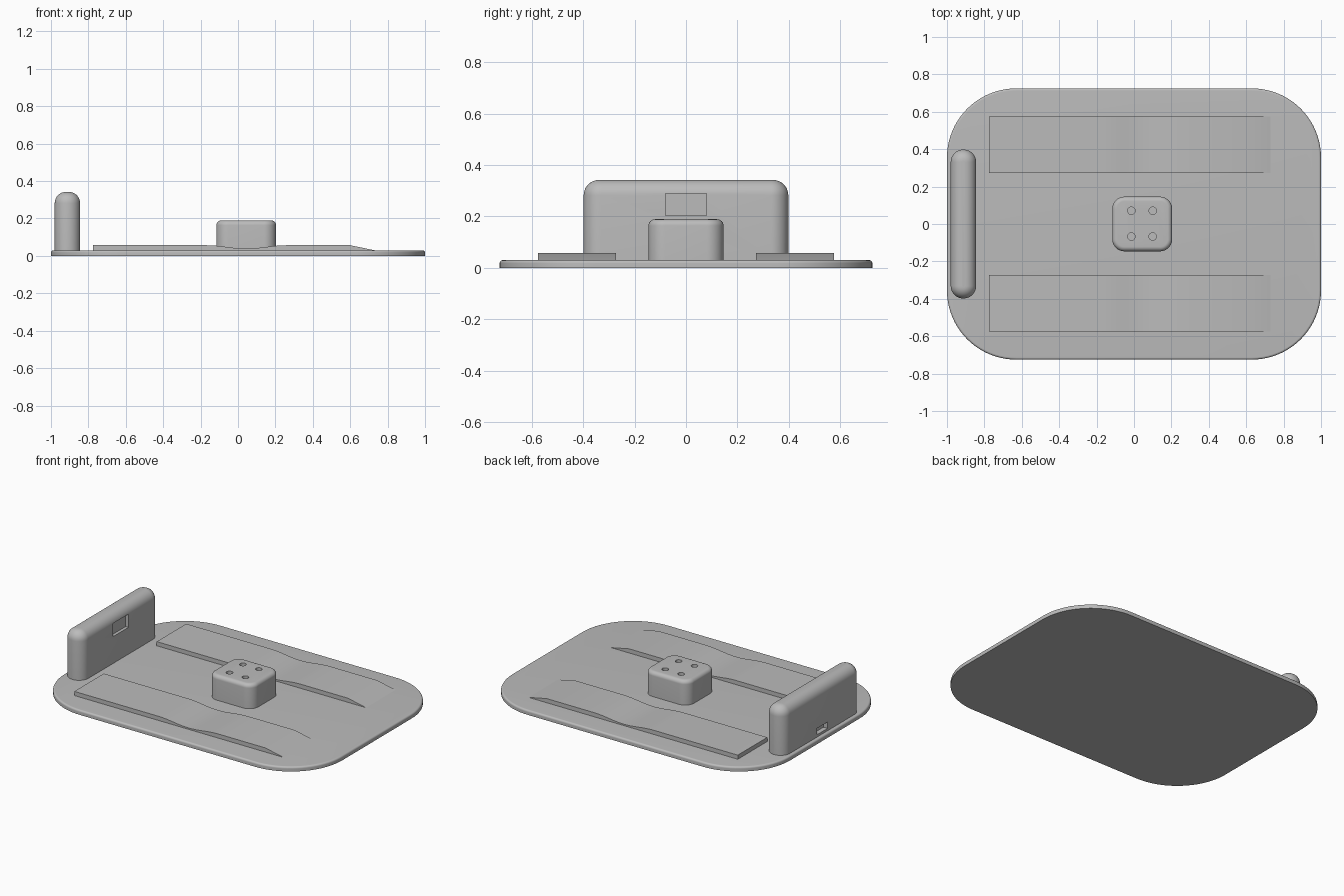
import bpy, bmesh
from math import sin, cos, pi

cube = bpy.data.objects.get("Cube")
if cube:
    bpy.data.objects.remove(cube, do_unlink=True)

grey = bpy.data.materials.new("plain_grey")
grey.use_nodes = True
colour = (0.5, 0.5, 0.5, 1)
grey.diffuse_color = colour
grey.node_tree.nodes["Principled BSDF"].inputs["Base Color"].default_value = colour


def finish(name, bm):
    bmesh.ops.recalc_face_normals(bm, faces=bm.faces)
    mesh = bpy.data.meshes.new(name)
    bm.to_mesh(mesh)
    bm.free()
    mesh.materials.append(grey)
    obj = bpy.data.objects.new(name, mesh)
    bpy.context.collection.objects.link(obj)
    return obj


def smooth(obj, angle=0.5):
    bpy.ops.object.select_all(action='DESELECT')
    obj.select_set(True)
    bpy.context.view_layer.objects.active = obj
    bpy.ops.object.shade_smooth_by_angle(angle=angle)


def rounded_block(name, centre, size, z0, z1, radius, top_round, steps=12):
    """Upright block with rounded corners and a rounded top rim."""
    hx, hy = size[0] / 2 - radius, size[1] / 2 - radius
    levels = [(0, z0)]
    for i in range(9):
        a = i / 8 * pi / 2
        levels.append((top_round * (1 - cos(a)), z1 - top_round * (1 - sin(a))))
    bm = bmesh.new()
    rings = []
    for inset, z in levels:
        ring = []
        for q, (sx, sy) in enumerate([(1, 1), (-1, 1), (-1, -1), (1, -1)]):
            for k in range(steps + 1):
                a = (q + k / steps) * pi / 2
                r = radius - inset
                ring.append(bm.verts.new((centre[0] + sx * hx + r * cos(a),
                                          centre[1] + sy * hy + r * sin(a), z)))
        rings.append(ring)
    n = len(rings[0])
    for low, high in zip(rings, rings[1:]):
        for i in range(n):
            j = (i + 1) % n
            bm.faces.new((low[i], low[j], high[j], high[i]))
    bm.faces.new(rings[0][::-1])
    bm.faces.new(rings[-1])
    return finish(name, bm)


def box_cutter(centre, size):
    bm = bmesh.new()
    bmesh.ops.create_cube(bm, size=1)
    bmesh.ops.scale(bm, vec=size, verts=bm.verts)
    bmesh.ops.translate(bm, vec=centre, verts=bm.verts)
    return finish("box_cutter", bm)


def round_cutter(centre, radius, depth):
    bm = bmesh.new()
    bmesh.ops.create_cone(bm, cap_ends=True, segments=24, radius1=radius,
                          radius2=radius, depth=depth)
    bmesh.ops.translate(bm, vec=centre, verts=bm.verts)
    return finish("round_cutter", bm)


def carve(obj, cutters):
    bpy.context.view_layer.objects.active = obj
    for cutter in cutters:
        cutter.hide_render = True
        mod = obj.modifiers.new("recess", 'BOOLEAN')
        mod.operation = 'DIFFERENCE'
        mod.solver = 'EXACT'
        mod.object = cutter
        bpy.ops.object.modifier_apply(modifier=mod.name)
        bpy.data.objects.remove(cutter, do_unlink=True)


BASE_TOP = 0.03

# Base plate
base = rounded_block("base_plate", (0, 0), (2, 1.45), 0, BASE_TOP, 0.37, 0.012, 20)
smooth(base)

# Upright housing with a window recess inside and a small port outside
upright = rounded_block("upright_housing", (-0.912, 0), (0.136, 0.796),
                        BASE_TOP - 0.005, 0.342, 0.067, 0.06)
carve(upright, [box_cutter((-0.844, 0, 0.247), (0.04, 0.16, 0.085)),
                box_cutter((-0.98, 0, 0.066), (0.06, 0.11, 0.042))])
smooth(upright)

# Centre block with four round sockets
block = rounded_block("centre_block", (0.044, 0), (0.32, 0.292),
                      BASE_TOP - 0.005, 0.189, 0.065, 0.025)
carve(block, [round_cutter((x, y, 0.189), 0.02, 0.04)
              for x in (-0.014, 0.1) for y in (-0.067, 0.071)])
smooth(block)

# Side rails: flat strips with a shallow dip and a ramped end
profile = [(-0.775, 0.057)]
for i in range(17):
    t = i / 16
    profile.append((-0.17 + 0.43 * t, 0.057 - 0.009 * (1 - cos(2 * pi * t))))
profile += [(0.6, 0.057), (0.73, BASE_TOP), (0.73, BASE_TOP - 0.005),
            (-0.775, BASE_TOP - 0.005)]
for name, y0 in (("left_rail", 0.272), ("right_rail", -0.575)):
    bm = bmesh.new()
    face = bm.faces.new([bm.verts.new((x, y0, z)) for x, z in profile])
    out = bmesh.ops.extrude_face_region(bm, geom=[face])
    verts = [v for v in out["geom"] if isinstance(v, bmesh.types.BMVert)]
    bmesh.ops.translate(bm, vec=(0, 0.303, 0), verts=verts)
    smooth(finish(name, bm), 0.35)
